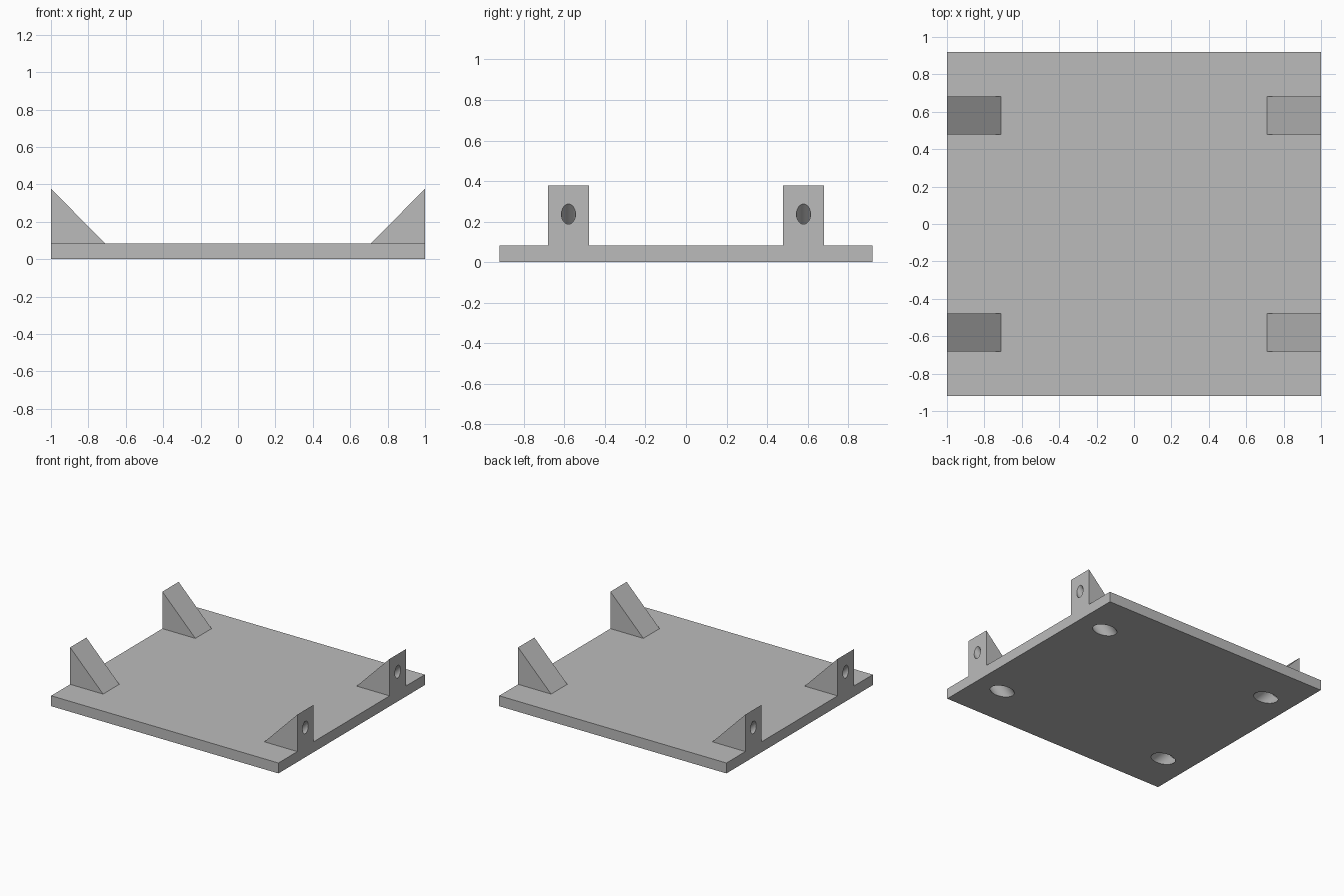
import bpy
import bmesh
from mathutils import Matrix, Vector

HALF_Y, THICK = 0.92, 0.083      # base plate
TOP, REACH = 0.377, 0.29         # wedge top and how far it runs inwards
TAB_Y, TAB_HALF = 0.58, 0.102    # wedge position and half width
ENTRY = Vector((0.763, 0, 0))    # where the slanted bore meets the underside
AXIS = Vector((1, 0, 1)).normalized()

cube = bpy.data.objects.get("Cube")
if cube:
    bpy.data.objects.remove(cube, do_unlink=True)

grey = bpy.data.materials.new("plain grey")
grey.use_nodes = True
colour = (0.5, 0.5, 0.5, 1)
grey.diffuse_color = colour
grey.node_tree.nodes["Principled BSDF"].inputs["Base Color"].default_value = colour


def make_object(name, bm):
    bmesh.ops.recalc_face_normals(bm, faces=bm.faces)
    mesh = bpy.data.meshes.new(name)
    bm.to_mesh(mesh)
    bm.free()
    mesh.materials.append(grey)
    obj = bpy.data.objects.new(name, mesh)
    bpy.context.collection.objects.link(obj)
    return obj


def wedge(name, sx, sy):
    """Triangular profile in x-z, extruded along y."""
    bm = bmesh.new()
    low = THICK / 2
    profile = [(1, low), (1, TOP), (1 - REACH, THICK), (1 - REACH, low)]
    verts = [bm.verts.new((sx * x, sy * TAB_Y - TAB_HALF, z)) for x, z in profile]
    face = bm.faces.new(verts)
    extruded = bmesh.ops.extrude_face_region(bm, geom=[face])["geom"]
    moved = [v for v in extruded if isinstance(v, bmesh.types.BMVert)]
    bmesh.ops.translate(bm, verts=moved, vec=(0, 2 * TAB_HALF, 0))
    return make_object(name, bm)


def bore(name, sx, sy, radius, start, end):
    """Cylinder along the slanted axis, between two distances from the entry."""
    axis = Vector((sx * AXIS.x, 0, AXIS.z))
    entry = Vector((sx * ENTRY.x, sy * TAB_Y, 0))
    place = Matrix.Translation(entry + axis * (start + end) / 2)
    turn = axis.to_track_quat("Z", "Y").to_matrix().to_4x4()
    bm = bmesh.new()
    bmesh.ops.create_cone(bm, cap_ends=True, segments=48, radius1=radius,
                          radius2=radius, depth=end - start, matrix=place @ turn)
    return make_object(name, bm)


def combine(target, tool, operation):
    mod = target.modifiers.new(tool.name, "BOOLEAN")
    mod.object, mod.operation, mod.solver = tool, operation, "EXACT"
    bpy.context.view_layer.objects.active = target
    bpy.ops.object.modifier_apply(modifier=mod.name)
    bpy.data.objects.remove(tool, do_unlink=True)


# Base plate
bm = bmesh.new()
bmesh.ops.create_cube(bm, size=1)
bmesh.ops.scale(bm, verts=bm.verts, vec=(2, 2 * HALF_Y, THICK))
bmesh.ops.translate(bm, verts=bm.verts, vec=(0, 0, THICK / 2))
plate = make_object("mounting_plate", bm)

# Corner wedges, each with a slanted screw hole and a wider recess for its head
for sx in (1, -1):
    for sy in (1, -1):
        combine(plate, wedge("corner_wedge", sx, sy), "UNION")
        combine(plate, bore("head_recess", sx, sy, 0.07, -0.15, 0.16), "DIFFERENCE")
        combine(plate, bore("screw_hole", sx, sy, 0.035, 0.1, 0.5), "DIFFERENCE")

bpy.ops.object.select_all(action="DESELECT")
plate.select_set(True)
bpy.context.view_layer.objects.active = plate
bpy.ops.object.shade_smooth_by_angle(angle=0.5)
